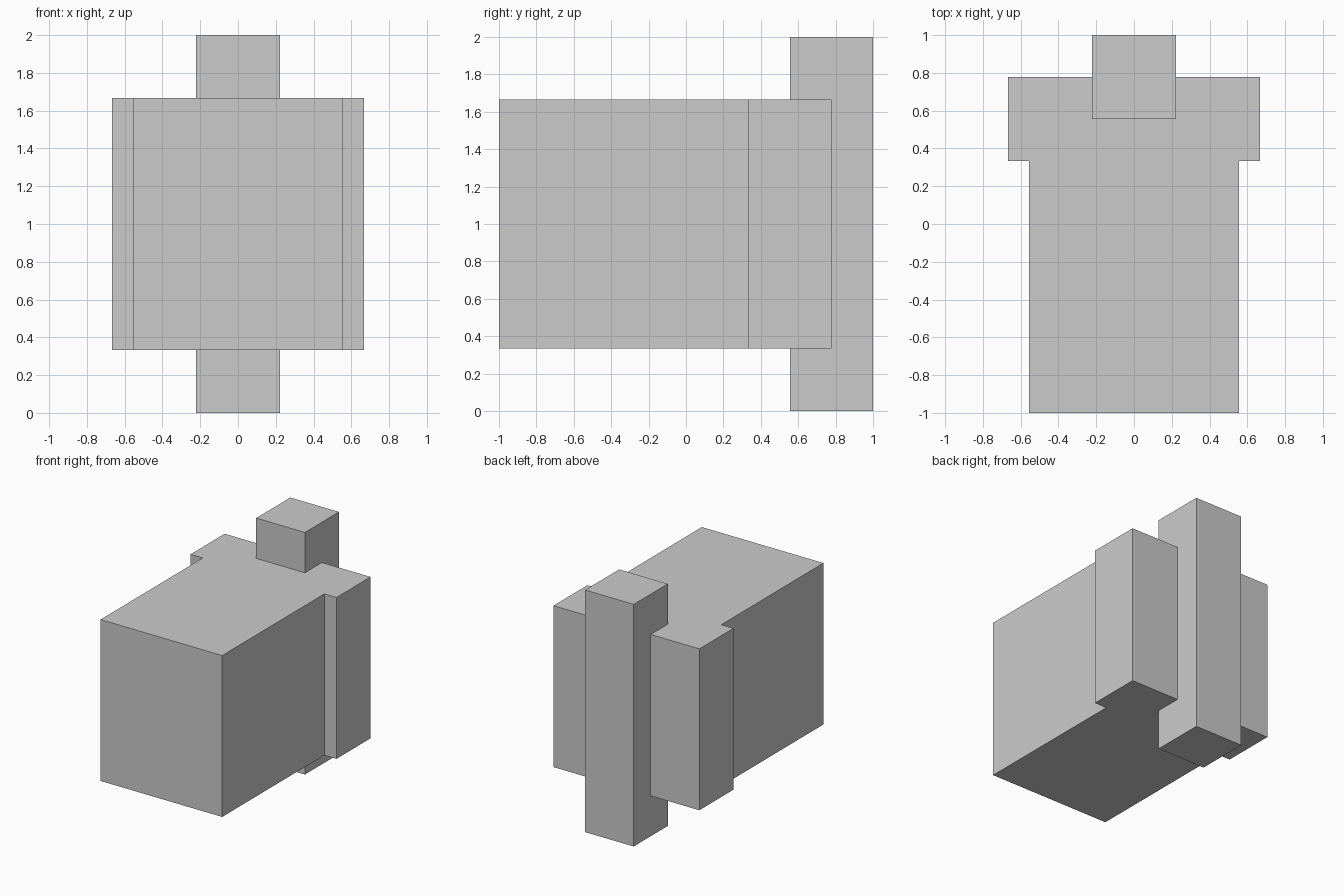
import bpy, bmesh

if "Cube" in bpy.data.objects:
    bpy.data.objects.remove(bpy.data.objects["Cube"])

U = 1 / 9  # the model sits on a grid of ninths


def prism(name, outline, z0, z1):
    """Extrude a plan outline (in grid units) from z0 to z1."""
    bm = bmesh.new()
    base = bm.faces.new([bm.verts.new((x * U, y * U, z0 * U)) for x, y in outline])
    top = bmesh.ops.extrude_face_region(bm, geom=[base])["geom"]
    bmesh.ops.translate(bm, vec=(0, 0, (z1 - z0) * U),
                        verts=[g for g in top if isinstance(g, bmesh.types.BMVert)])
    bmesh.ops.recalc_face_normals(bm, faces=bm.faces)
    mesh = bpy.data.meshes.new(name)
    bm.to_mesh(mesh)
    bm.free()
    obj = bpy.data.objects.new(name, mesh)
    bpy.context.collection.objects.link(obj)
    return obj


def mirrored(half):
    """Complete a right-hand outline with its reflection across x = 0."""
    return half + [(-x, y) for x, y in reversed(half)]


# Main block with the wider shoulders near the back
prism("body", mirrored([(5, -9), (5, 3), (6, 3), (6, 7)]), 3, 15)

# Tall square post set into the back face
prism("rear_post", mirrored([(2, 5), (2, 9)]), 0, 18)
